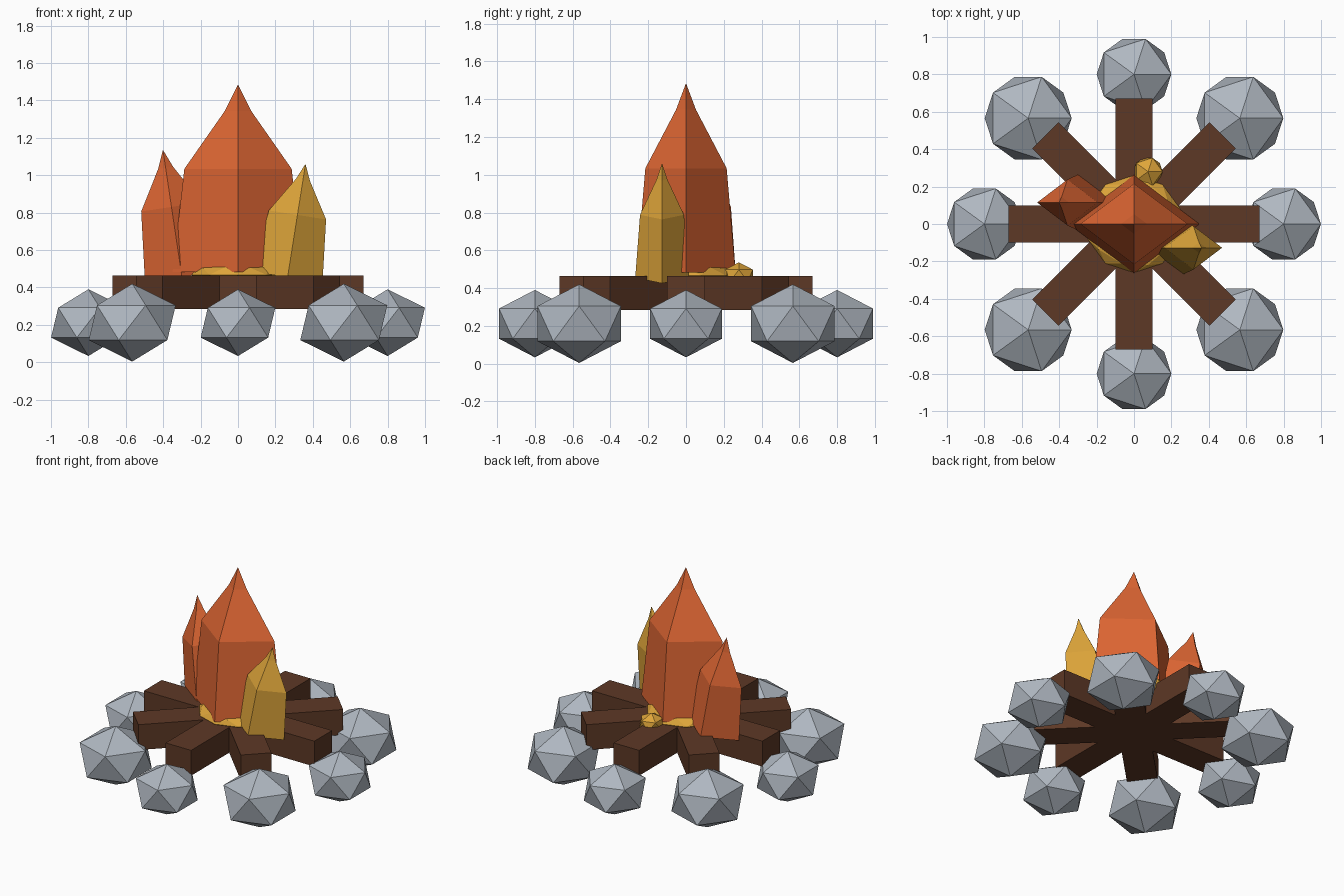
import bpy, bmesh
from math import sin, cos, pi, radians
from mathutils import Matrix, Vector

cube = bpy.data.objects.get("Cube")
if cube:
    bpy.data.objects.remove(cube, do_unlink=True)


def material(name, r, g, b):
    m = bpy.data.materials.new(name)
    m.use_nodes = True
    m.diffuse_color = (r, g, b, 1)
    m.node_tree.nodes["Principled BSDF"].inputs["Base Color"].default_value = (r, g, b, 1)
    return m


STONE = material("grey stone", 0.43, 0.475, 0.53)
WOOD = material("dark brown wood", 0.11, 0.04, 0.019)
ORANGE = material("orange flame", 0.73, 0.133, 0.033)
YELLOW = material("yellow flame", 0.73, 0.376, 0.042)


def finish(name, bm, mat, location, scale=(1, 1, 1), rotation=(0, 0, 0)):
    bmesh.ops.recalc_face_normals(bm, faces=bm.faces)
    mesh = bpy.data.meshes.new(name)
    bm.to_mesh(mesh)
    bm.free()
    mesh.materials.append(mat)
    ob = bpy.data.objects.new(name, mesh)
    bpy.context.collection.objects.link(ob)
    ob.location, ob.scale, ob.rotation_euler = location, scale, rotation
    return ob


def rock(name, mat, location, radius, flatten=0.8, detail=1):
    bm = bmesh.new()
    bmesh.ops.create_icosphere(bm, subdivisions=detail, radius=radius)
    finish(name, bm, mat, location, (1, 1, flatten))


def log(name, angle):
    bm = bmesh.new()
    bmesh.ops.create_cube(bm, size=1)
    finish(name, bm, WOOD, (0, 0, 0.375), (1.34, 0.2, 0.18), (0, 0, angle))


# Flame: stacked diamond rings closing to a pointed tip, leaning about y
FLAME_PROFILE = [(0.35, 0), (0.287, 0.55), (0.07, 0.86)]


def flame(name, mat, location, width=1, height=1, lean=0):
    bm = bmesh.new()
    rings = [[bm.verts.new((r * cos(i * pi / 2), 0.75 * r * sin(i * pi / 2), z))
              for i in range(4)] for r, z in FLAME_PROFILE]
    tip = bm.verts.new((0, 0, 1))
    bm.faces.new(rings[0])
    for low, high in zip(rings, rings[1:]):
        for i in range(4):
            j = (i + 1) % 4
            bm.faces.new((low[i], low[j], high[j], high[i]))
    for i in range(4):
        bm.faces.new((rings[-1][i], rings[-1][(i + 1) % 4], tip))
    finish(name, bm, mat, location, (width, width, height), (0, radians(lean), 0))


# Ring of stones, with larger ones on the diagonals
for i in range(8):
    a = i * pi / 4
    radius = 0.26 if i % 2 else 0.223
    rock(f"stone_{i + 1}", STONE, (0.8 * cos(a), 0.8 * sin(a), 0.212), radius)

# Crossed logs
for i in range(4):
    log(f"log_{i + 1}", i * pi / 4)

# Flames
flame("main_flame", ORANGE, (0, 0, 0.483), 1, 1.002)
flame("left_yellow_flame", YELLOW, (0.265, -0.127, 0.455), 0.54, 0.613, 9)
flame("right_orange_flame", ORANGE, (-0.3, 0.115, 0.458), 0.57, 0.685, -8.5)

# Embers
rock("ember_bed", YELLOW, (0, 0, 0.468), 0.26, 0.3, 2)
rock("loose_ember", YELLOW, (0.075, 0.28, 0.467), 0.087)
